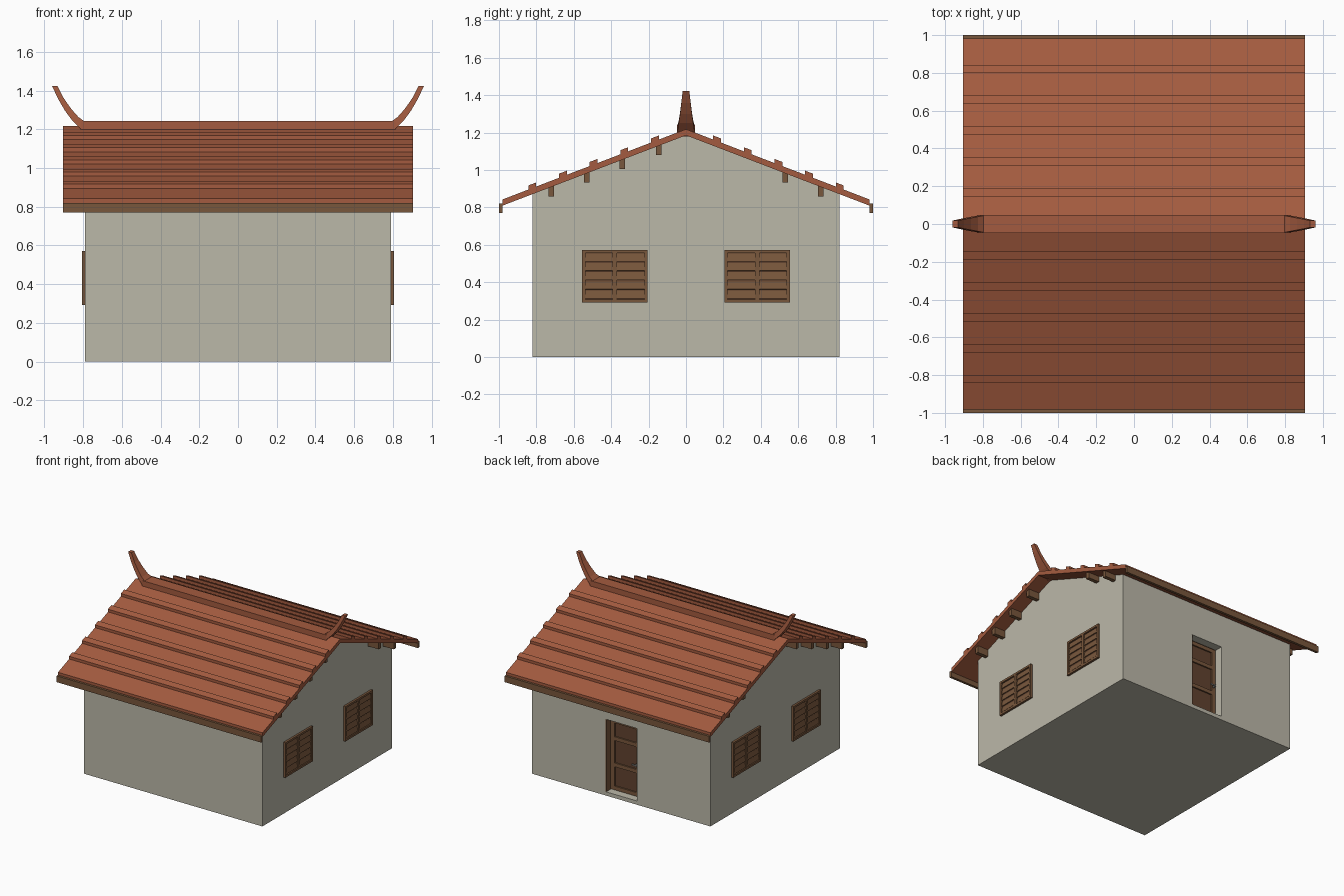
import bpy, bmesh, math
from mathutils import Matrix

if "Cube" in bpy.data.objects:
    bpy.data.objects.remove(bpy.data.objects["Cube"])

def material(name, rgb):
    m = bpy.data.materials.new(name)
    m.diffuse_color = (*rgb, 1)
    m.use_nodes = True
    m.node_tree.nodes["Principled BSDF"].inputs["Base Color"].default_value = m.diffuse_color
    return m

PLASTER = material("grey_plaster", (0.50, 0.48, 0.395))
TILE = material("terracotta", (0.37, 0.105, 0.05))
WOOD = material("brown_wood", (0.19, 0.095, 0.045))
DARK = material("dark_wood", (0.12, 0.055, 0.028))
METAL = material("grey_metal", (0.32, 0.31, 0.28))

def finish(name, bm, mat):
    bmesh.ops.recalc_face_normals(bm, faces=bm.faces)
    me = bpy.data.meshes.new(name)
    bm.to_mesh(me)
    bm.free()
    me.materials.append(mat)
    ob = bpy.data.objects.new(name, me)
    bpy.context.collection.objects.link(ob)
    return ob

def add_box(bm, x0, x1, y0, y1, z0, z1, tilt=0):
    c = Matrix.Translation(((x0 + x1) / 2, (y0 + y1) / 2, (z0 + z1) / 2))
    s = Matrix.Diagonal((x1 - x0, y1 - y0, z1 - z0, 1))
    bmesh.ops.create_cube(bm, size=1, matrix=c @ Matrix.Rotation(tilt, 4, 'Y') @ s)

def boxes(name, mat, items):
    bm = bmesh.new()
    for b in items:
        add_box(bm, *b)
    return finish(name, bm, mat)

def add_prism(bm, yz, half):
    # extrude a y-z outline along x, symmetric about the middle
    f = bm.faces.new([bm.verts.new((-half, y, z)) for y, z in yz])
    r = bmesh.ops.extrude_face_region(bm, geom=[f])
    vs = [v for v in r["geom"] if isinstance(v, bmesh.types.BMVert)]
    bmesh.ops.translate(bm, verts=vs, vec=(2 * half, 0, 0))

APEX, SLOPE, THICK, RX = 1.185, 0.383, 0.033, 0.905
def under(y):
    return APEX - SLOPE * abs(y)

# walls with gables, door opening cut in the back
bm = bmesh.new()
add_prism(bm, [(-.82, 0), (.82, 0), (.82, under(.82)), (0, APEX), (-.82, under(.82))], 0.79)
walls = finish("walls", bm, PLASTER)
cutter = boxes("door_cutter", PLASTER, [(-.14, .14, .745, .9, .03, .61)])
cutter.hide_render = True
cutter.display_type = 'WIRE'
mod = walls.modifiers.new("door_opening", 'BOOLEAN')
mod.operation, mod.object, mod.solver = 'DIFFERENCE', cutter, 'EXACT'

# roof: one bent slab
bm = bmesh.new()
E = 0.982
add_prism(bm, [(-E, under(E)), (0, APEX), (E, under(E)),
               (E, under(E) + THICK), (0, APEX + THICK), (-E, under(E) + THICK)], RX)
finish("roof", bm, TILE)

# raised tile courses on both slopes
bm = bmesh.new()
for side in (-1, 1):
    for i in range(5):
        a = 0.145 + 0.164 * i
        b = a + 0.042
        ta, tb = under(a) + THICK, under(b) + THICK
        add_prism(bm, [(side * a, ta - .01), (side * b, tb - .01),
                       (side * b, tb + .022), (side * a, ta + .022)], RX)
finish("tile_courses", bm, TILE)

# eave boards and purlins
boxes("eave_boards", WOOD, [(-RX, RX, min(s * .98, s), max(s * .98, s), .77, .82) for s in (-1, 1)])
boxes("purlins", WOOD, [(-.885, .885, y - .015, y + .015, under(y) - .05, under(y) + .01)
                        for y in (-.72, -.53, -.34, -.145, .53, .72)])

# ridge cap
boxes("ridge_cap", TILE, [(-.815, .815, -.048, .048, 1.18, 1.243)])

# curved horns at the ridge ends: (outer x, z, inner x, z, half width)
HORN = [(.815, 1.205, .785, 1.235, .046), (.86, 1.25, .825, 1.264, .039),
        (.895, 1.298, .862, 1.306, .032), (.93, 1.358, .9, 1.36, .025),
        (.96, 1.423, .932, 1.423, .018)]
for side, name in ((-1, "left_horn"), (1, "right_horn")):
    bm = bmesh.new()
    rings = [[bm.verts.new((side * x, y, z)) for x, y, z in
              ((xo, -w, zo), (xo, w, zo), (xi, w, zi), (xi, -w, zi))]
             for xo, zo, xi, zi, w in HORN]
    for r, q in zip(rings, rings[1:]):
        for k in range(4):
            bm.faces.new((r[k], r[(k + 1) % 4], q[(k + 1) % 4], q[k]))
    bm.faces.new(rings[0])
    bm.faces.new(rings[-1])
    finish(name, bm, TILE)

# louvred windows on both gable walls
Z0, Z1, HW = 0.292, 0.572, 0.175
for sx, sname in ((-1, "left"), (1, "right")):
    def xr(a, b):
        return min(sx * a, sx * b), max(sx * a, sx * b)
    for yc, yname in ((-.38, "front"), (.38, "back")):
        pre = f"{sname}_{yname}_window_"
        boxes(pre + "backing", DARK, [(*xr(.785, .794), yc - HW, yc + HW, Z0, Z1)])
        f = xr(.785, .807)
        boxes(pre + "frame", WOOD, [
            (*f, yc - HW, yc - HW + .018, Z0, Z1), (*f, yc + HW - .018, yc + HW, Z0, Z1),
            (*f, yc - .012, yc + .012, Z0, Z1),
            (*f, yc - HW, yc + HW, Z0, Z0 + .016), (*f, yc - HW, yc + HW, Z1 - .016, Z1)])
        slats = []
        for leaf in (-1, 1):
            ya, yb = sorted((yc + leaf * .011, yc + leaf * .158))
            for k in range(5):
                zc = Z0 + .041 + k * .0495
                slats.append((*xr(.793, .799), ya, yb, zc - .021, zc + .021, -sx * .2))
        boxes(pre + "slats", WOOD, slats)

# back door: slab, rails, jamb, handle
boxes("door_slab", DARK, [(-.14, .14, .735, .755, .03, .61)])
rails = [(-.13, .13, .75, .766, z, z + .03) for z in (.035, .22, .43, .57)]
stiles = [(x, x + .035, .75, .766, .035, .6) for x in (-.13, .095)]
boxes("door_rails", WOOD, rails + stiles)
boxes("door_jamb", WOOD, [(.132, .139, .75, .818, .03, .61)])
boxes("door_handle", METAL, [(-.115, -.103, .76, .785, .28, .30), (-.115, -.07, .782, .79, .285, .295)])
